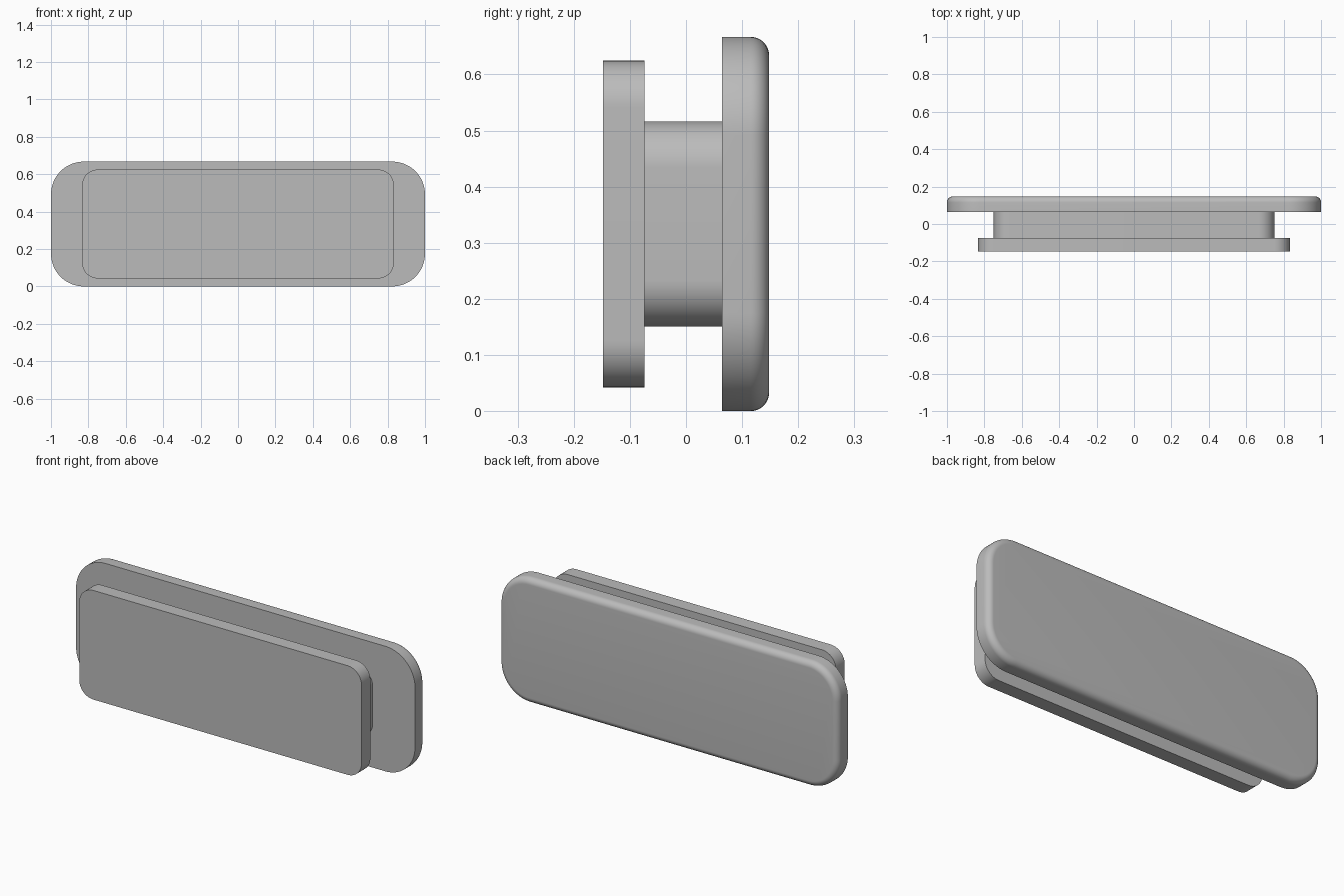
import bpy
import bmesh
from math import pi, sin, cos

old = bpy.data.objects.get("Cube")
if old:
    bpy.data.objects.remove(old, do_unlink=True)

grey = bpy.data.materials.new("mid grey")
grey.use_nodes = True
colour = (0.5, 0.5, 0.5, 1)
grey.diffuse_color = colour
grey.node_tree.nodes["Principled BSDF"].inputs["Base Color"].default_value = colour

MID_Z = 0.3335
STEPS = 16  # segments per rounded corner


def ring(bm, half_w, half_h, radius, inset, y):
    """Rounded rectangle facing y, shrunk evenly by inset."""
    verts = []
    for quarter, (sx, sz) in enumerate([(1, 1), (-1, 1), (-1, -1), (1, -1)]):
        for i in range(STEPS + 1):
            a = (quarter + i / STEPS) * pi / 2
            x = sx * (half_w - radius) + (radius - inset) * cos(a)
            z = sz * (half_h - radius) + (radius - inset) * sin(a)
            verts.append(bm.verts.new((x, y, MID_Z + z)))
    return verts


def slab(name, half_w, half_h, radius, front, back, fillet=0):
    """Rounded slab with an optional fillet around its back edge."""
    sections = [(0, front), (0, back - fillet)]
    if fillet:
        for i in range(1, 11):
            a = i / 10 * pi / 2
            sections.append((fillet * (1 - cos(a)), back - fillet * (1 - sin(a))))
    bm = bmesh.new()
    rings = [ring(bm, half_w, half_h, radius, inset, y) for inset, y in sections]
    for a, b in zip(rings, rings[1:]):
        for i in range(len(a)):
            j = (i + 1) % len(a)
            bm.faces.new((a[i], a[j], b[j], b[i]))
    bm.faces.new(rings[0])
    bm.faces.new(rings[-1])
    bmesh.ops.recalc_face_normals(bm, faces=bm.faces)
    mesh = bpy.data.meshes.new(name)
    bm.to_mesh(mesh)
    bm.free()
    mesh.materials.append(grey)
    obj = bpy.data.objects.new(name, mesh)
    bpy.context.collection.objects.link(obj)
    bpy.ops.object.select_all(action="DESELECT")
    obj.select_set(True)
    bpy.context.view_layer.objects.active = obj
    bpy.ops.object.shade_smooth_by_angle(angle=pi / 6)
    return obj


# Front plate, narrower neck and large back plate with a soft outer rim
slab("front_plate", 0.833, 0.291, 0.083, -0.148, -0.074)
slab("neck", 0.75, 0.183, 0.083, -0.074, 0.064)
slab("back_plate", 1.0, 0.3335, 0.175, 0.064, 0.148, fillet=0.033)
